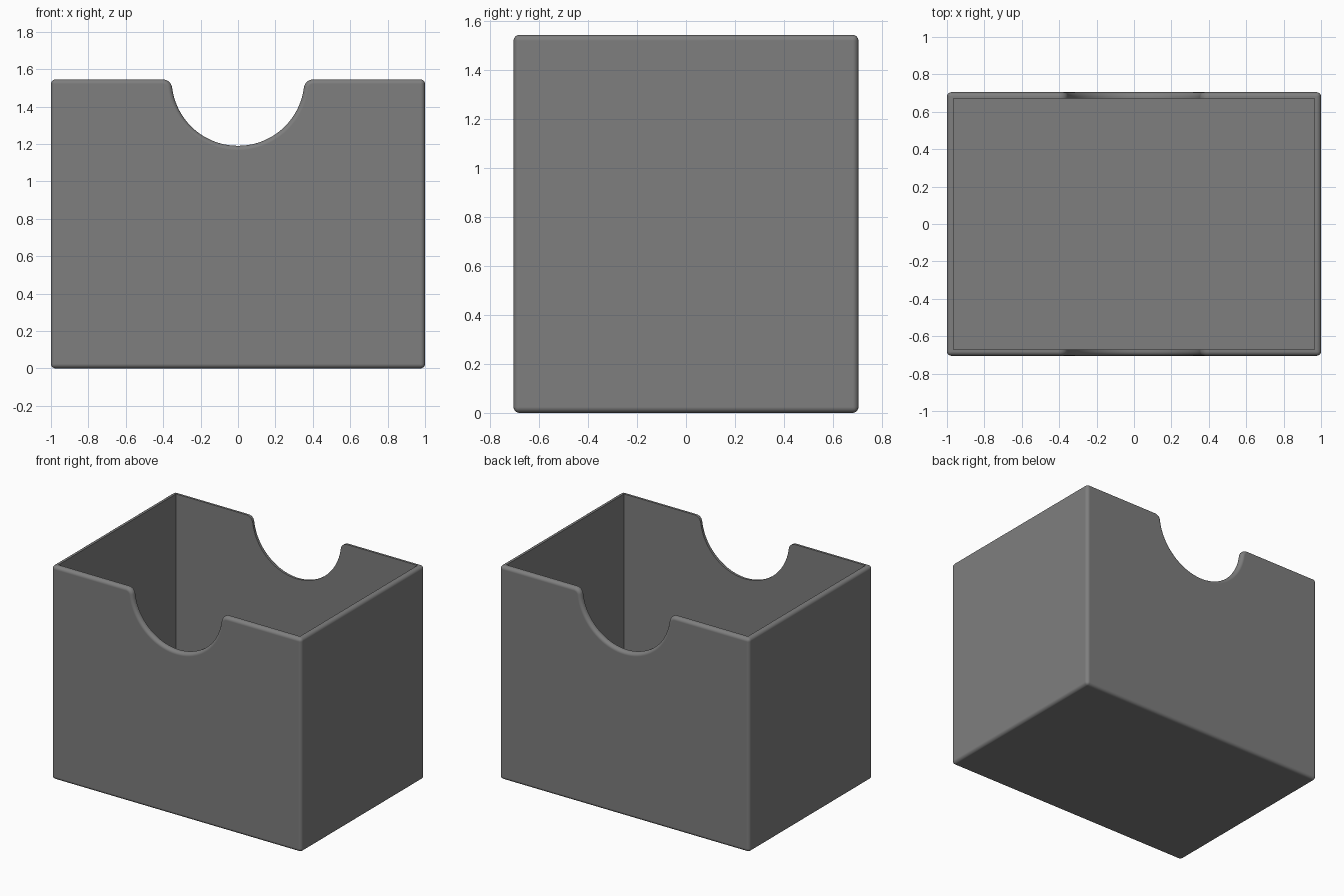
import bpy, bmesh, math

if "Cube" in bpy.data.objects:
    bpy.data.objects.remove(bpy.data.objects["Cube"])

W, D, H = 1.0, 0.705, 1.545      # half width, half depth, height
WALL, ROUND = 0.034, 0.024       # wall thickness, edge rounding
R, F = 0.355, 0.05               # notch radius, notch lip fillet


def arc(cx, cz, r, a0, a1, n):
    return [(cx + r * math.cos(a0 + (a1 - a0) * i / n),
             cz + r * math.sin(a0 + (a1 - a0) * i / n)) for i in range(n + 1)]


# Front outline with a rounded finger notch in the top edge
fz = H - F
fx = math.sqrt((R + F) ** 2 - F ** 2)
tilt = math.atan2(F, fx)
right_lip = arc(fx, fz, F, math.pi / 2, math.pi - tilt, 8)
bowl = arc(0, H, R, -tilt, -math.pi + tilt, 40)
left_lip = [(-x, z) for x, z in reversed(right_lip)]
outline = [(-W, 0), (W, 0), (W, H)] + right_lip + bowl[1:-1] + left_lip + [(-W, H)]

# Solid body: outline extruded front to back, outer edges rounded
bm = bmesh.new()
front = bm.faces.new([bm.verts.new((x, -D, z)) for x, z in outline])
ext = bmesh.ops.extrude_face_region(bm, geom=[front])
bmesh.ops.translate(bm, vec=(0, 2 * D, 0),
                    verts=[v for v in ext["geom"] if isinstance(v, bmesh.types.BMVert)])
bmesh.ops.recalc_face_normals(bm, faces=bm.faces)
sharp = [e for e in bm.edges if e.calc_face_angle(0) > math.radians(40)]
bmesh.ops.bevel(bm, geom=sharp, offset=ROUND, segments=4, profile=0.5,
                affect='EDGES', clamp_overlap=True)
mesh = bpy.data.meshes.new("open_box")
bm.to_mesh(mesh)
bm.free()
box = bpy.data.objects.new("open_box", mesh)
bpy.context.collection.objects.link(box)

# Hollow interior with square inner corners
bpy.ops.mesh.primitive_cube_add(size=2, location=(0, 0, WALL + 1))
cutter = bpy.context.object
cutter.name = "cavity_cutter"
cutter.scale = (W - WALL, D - WALL, 1)
cutter.hide_render = True
bpy.context.view_layer.update()

mod = box.modifiers.new("cavity", 'BOOLEAN')
mod.operation = 'DIFFERENCE'
mod.solver = 'EXACT'
mod.object = cutter
bpy.ops.object.select_all(action='DESELECT')
box.select_set(True)
bpy.context.view_layer.objects.active = box
bpy.ops.object.modifier_apply(modifier=mod.name)
bpy.data.objects.remove(cutter)

# Colour and shading
grey = bpy.data.materials.new("mid_grey")
grey.diffuse_color = (0.21, 0.21, 0.21, 1)
grey.use_nodes = True
grey.node_tree.nodes["Principled BSDF"].inputs["Base Color"].default_value = grey.diffuse_color
box.data.materials.clear()
box.data.materials.append(grey)
bpy.ops.object.shade_smooth_by_angle(angle=math.radians(35))
wn = box.modifiers.new("even_shading", 'WEIGHTED_NORMAL')
wn.keep_sharp = True
